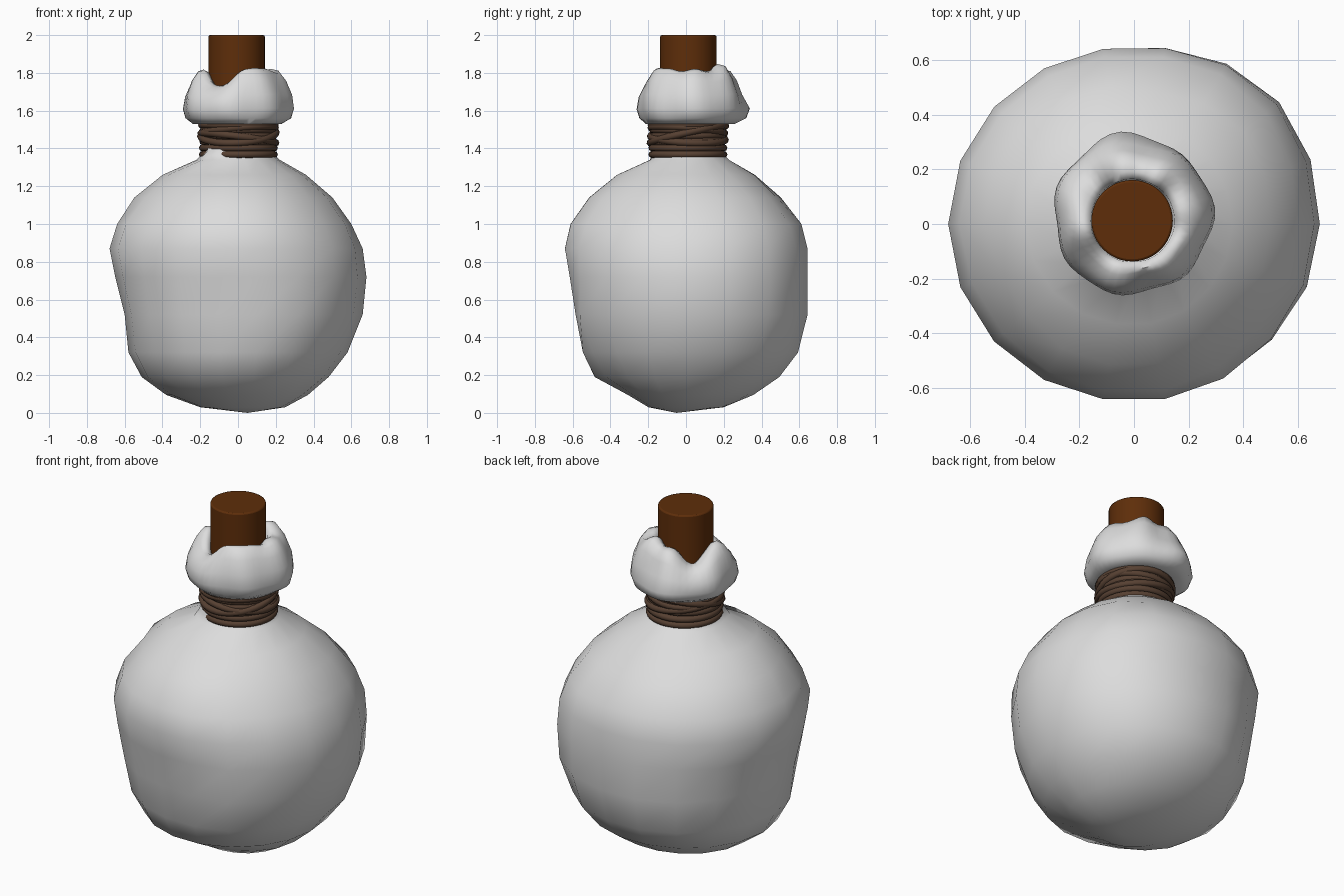
import bpy, math
from mathutils import Vector

cube = bpy.data.objects.get("Cube")
if cube:
    bpy.data.objects.remove(cube, do_unlink=True)


def material(name, rgb):
    m = bpy.data.materials.new(name)
    m.use_nodes = True
    m.diffuse_color = (*rgb, 1)
    bsdf = m.node_tree.nodes["Principled BSDF"]
    bsdf.inputs["Base Color"].default_value = (*rgb, 1)
    bsdf.inputs["Roughness"].default_value = 0.8
    return m


cloth = material("pale cloth", (0.72, 0.72, 0.72))
wood = material("brown cork", (0.112, 0.027, 0.003))
cord = material("dark cord", (0.095, 0.052, 0.032))


def add_object(name, data, mat):
    ob = bpy.data.objects.new(name, data)
    bpy.context.collection.objects.link(ob)
    data.materials.append(mat)
    return ob


def smooth(ob, angle):
    bpy.ops.object.select_all(action='DESELECT')
    ob.select_set(True)
    bpy.context.view_layer.objects.active = ob
    bpy.ops.object.shade_smooth_by_angle(angle=math.radians(angle))


def loft(name, rings, mat, bottom=None):
    """Skin a stack of equal closed rings, with an optional bottom tip."""
    n = len(rings[0])
    verts = [p for ring in rings for p in ring]
    faces = [(i * n + j, i * n + (j + 1) % n, (i + 1) * n + (j + 1) % n, (i + 1) * n + j)
             for i in range(len(rings) - 1) for j in range(n)]
    if bottom:
        verts.append(bottom)
        faces += [(len(verts) - 1, (j + 1) % n, j) for j in range(n)]
    mesh = bpy.data.meshes.new(name)
    mesh.from_pydata(verts, [], faces)
    return add_object(name, mesh, mat)


def bump(a, centre, width):
    """Bell curve around a direction, in degrees."""
    d = (a - centre + 180) % 360 - 180
    return math.exp(-(d / width) ** 2)


# Sack: height, then reach to the left, back, right and front
profile = [
    (0.03, .25, .20, .20, .20), (0.095, .37, .36, .38, .31), (0.19, .48, .50, .51, .49),
    (0.32, .58, .60, .58, .55), (0.52, .66, .65, .60, .58), (0.72, .68, .65, .65, .62),
    (0.87, .66, .65, .68, .65), (1.00, .60, .62, .64, .62), (1.14, .50, .51, .55, .52),
    (1.26, .36, .37, .40, .37), (1.34, .22, .22, .22, .20), (1.38, .18, .18, .18, .18),
    (1.45, .18, .18, .18, .18), (1.54, .18, .18, .18, .18)]
# Dents and outward bulges: place, depth, size
dents = [((.42, -.43, 1.12), .03, .15), ((.15, .5, 1.17), .03, .13),
         ((-.46, -.26, 1.12), .035, .15), ((.32, -.54, .52), -.05, .18),
         ((-.42, -.46, .55), -.025, .2), ((-.2, -.2, 1.3), -.03, .08),
         ((-.12, -.14, 1.37), -.045, .06)]
rings = []
for z, *reach in profile:
    ring = []
    for j in range(18):
        a = math.radians(j * 20)
        c, s = math.cos(a), math.sin(a)
        r = sum(w * max(0, k) ** 2 for w, k in zip(reach, (c, s, -c, -s)))
        if c > 0 and s > 0 and z < 1.2:
            r *= 1 + 0.04 * math.sin(2 * a) ** 2
        p = Vector((r * c, r * s, z))
        for place, depth, size in dents:
            r -= depth * math.exp(-((p - Vector(place)).length / size) ** 2)
        ring.append((r * c, r * s + 0.01 * (z > 1.3), z))
    rings.append(ring)
smooth(loft("sack", rings, cloth, (0.05, -0.05, 0)), 70)

# Gathered collar: radius, height, how much the rim wave moves each row
collar = [(.17, 1.54, 0), (.235, 1.53, 0), (.275, 1.56, 0), (.29, 1.61, .1), (.28, 1.68, .3),
          (.25, 1.75, .7), (.215, 1.795, 1), (.18, 1.805, 1), (.153, 1.79, 1), (.14, 1.66, .3)]
rings = []
for i, (r0, z, k) in enumerate(collar):
    ring = []
    for j in range(48):
        d = j * 7.5
        a = math.radians(d)
        wave = (0.01 + 0.007 * math.sin(8 * a) - 0.09 * bump(d, 238, 27)
                - 0.09 * bump(d, 140, 22) + 0.03 * bump(d, 65, 14) + 0.018 * bump(d, 303, 14))
        fold = (0.03 * math.sin(3 * a + 0.6) + 0.025 * math.sin(7 * a + i * 0.35)
                + 0.12 * bump(d, 92, 22) * (z < 1.65) - 0.08 * bump(d, 270, 30))
        r = r0 * (1 + fold * (1 if 1 < i < 7 else 0.2))
        shift = 0.02 if i < 7 else 0.012
        ring.append((r * math.cos(a) - 0.005, r * math.sin(a) + shift, z + k * wave))
    rings.append(ring)
smooth(loft("collar", rings, cloth), 60)

# Cork with a softened rim
bpy.ops.mesh.primitive_cylinder_add(vertices=48, radius=0.149, depth=0.5, location=(-0.007, 0.012, 1.75))
cork = bpy.context.object
cork.name = "cork"
cork.data.materials.append(wood)
bev = cork.modifiers.new("Rim", 'BEVEL')
bev.width, bev.segments, bev.limit_method = 0.008, 2, 'ANGLE'
smooth(cork, 40)

# Cord turns: height, rise towards the left, rise towards the back, radius
turns = [(1.368, 0, 0, .19), (1.403, 0, 0, .19), (1.437, 0, .005, .188), (1.455, -.025, -.01, .198),
         (1.468, 0, 0, .186), (1.475, .01, .045, .2), (1.495, .015, -.015, .195),
         (1.498, 0, 0, .186), (1.524, 0, 0, .195)]
for i, (z, tx, ty, r) in enumerate(turns):
    curve = bpy.data.curves.new(f"cord_turn_{i + 1}", 'CURVE')
    curve.dimensions = '3D'
    curve.bevel_depth = 0.019
    curve.bevel_resolution = 2
    line = curve.splines.new('POLY')
    line.points.add(35)
    line.use_cyclic_u = True
    line.use_smooth = True
    for j, point in enumerate(line.points):
        a = math.tau * j / 36
        c, s = math.cos(a), math.sin(a)
        point.co = (r * c + 0.002, r * s + 0.01, z + tx * c + ty * s, 1)
    add_object(curve.name, curve, cord)
